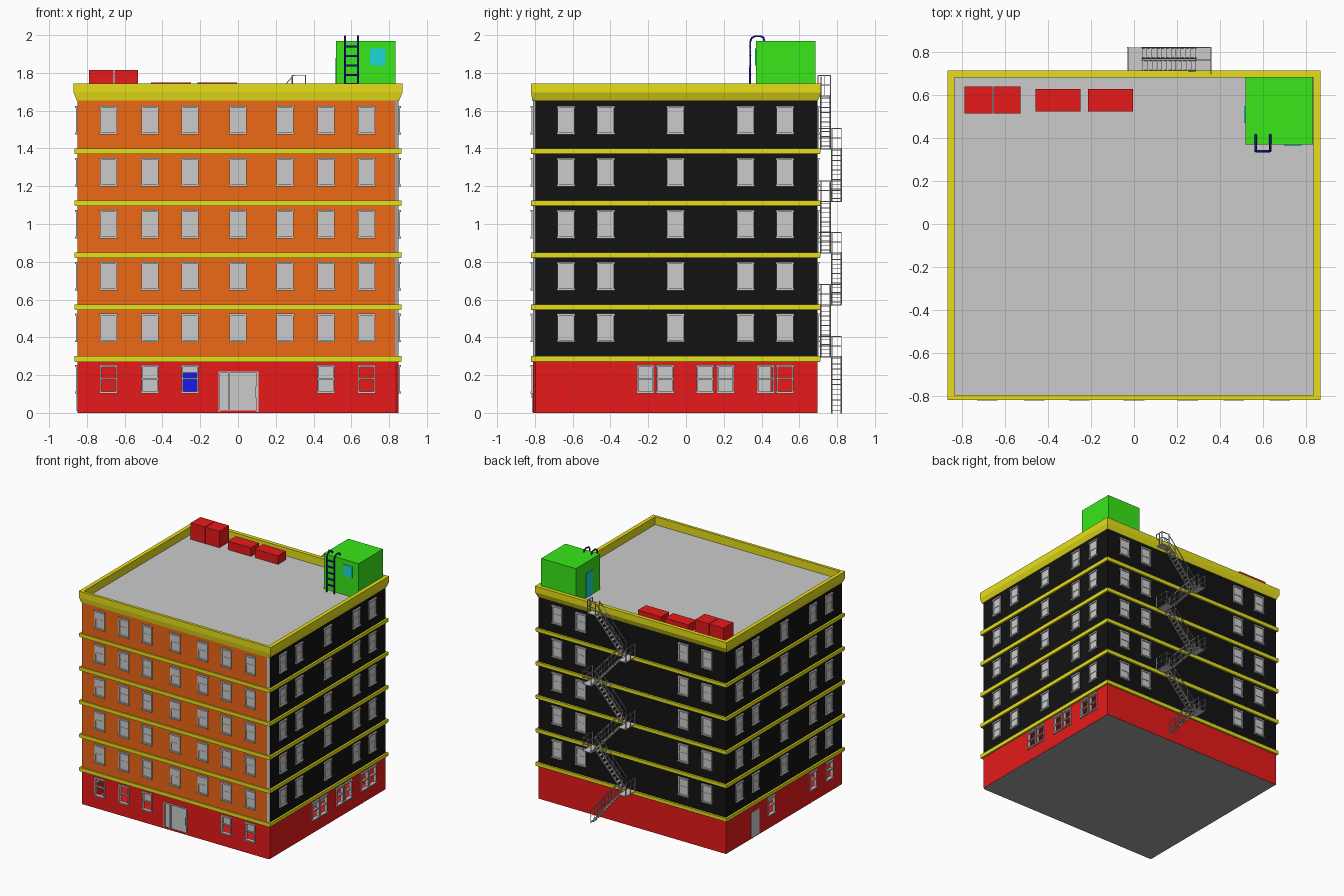
import bpy, bmesh, math
from mathutils import Vector, Matrix

if "Cube" in bpy.data.objects:
    bpy.data.objects.remove(bpy.data.objects["Cube"])

def mat(name, *c):
    m = bpy.data.materials.new(name)
    m.diffuse_color = (*c, 1)
    m.use_nodes = True
    m.node_tree.nodes["Principled BSDF"].inputs["Base Color"].default_value = m.diffuse_color
    return m

RED, ORANGE = mat("red", .8, .01, .01), mat("orange", .85, .14, .008)
BLACK, YELLOW = mat("black", .006, .006, .006), mat("yellow", .8, .74, .01)
GREEN, TEAL = mat("green", .04, .8, .01), mat("teal", .01, .7, .7)
BLUE, NAVY = mat("blue", .01, .01, .8), mat("navy", .01, .01, .3)
DARK = mat("dark", .35, .35, .35)

def obj(name, data, *mats):
    if isinstance(data, bmesh.types.BMesh):
        me = bpy.data.meshes.new(name)
        bmesh.ops.recalc_face_normals(data, faces=data.faces)
        data.to_mesh(me)
        data.free()
        data = me
    for m in mats:
        data.materials.append(m)
    o = bpy.data.objects.new(name, data)
    bpy.context.collection.objects.link(o)
    return o

def add_box(bm, x0, x1, y0, y1, z0, z1):
    m = Matrix.Translation(((x0 + x1) / 2, (y0 + y1) / 2, (z0 + z1) / 2))
    bmesh.ops.create_cube(bm, size=1, matrix=m @ Matrix.Diagonal((x1 - x0, y1 - y0, z1 - z0, 1)))

def boxes(name, dims, *mats):
    bm = bmesh.new()
    for d in dims:
        add_box(bm, *d)
    return obj(name, bm, *mats)

def bar(bm, p, q, t=.005):
    p, q = Vector(p), Vector(q)
    d = q - p
    m = Matrix.Translation((p + q) / 2) @ d.to_track_quat('Z', 'Y').to_matrix().to_4x4()
    bmesh.ops.create_cube(bm, size=1, matrix=m @ Matrix.Diagonal((t, t, d.length, 1)))

# Footprint with a small chamfer at the front right corner
X, YF, YB = .85, -.81, .695
FOOT = [(-X, YF), (.832, YF), (X, YF + .012), (X, YB), (-X, YB)]

def prism(z0, z1, pick):
    bm = bmesh.new()
    f = bm.faces.new([bm.verts.new((x, y, z0)) for x, y in FOOT])
    e = bmesh.ops.extrude_face_region(bm, geom=[f])['geom']
    bmesh.ops.translate(bm, vec=(0, 0, z1 - z0), verts=[v for v in e if isinstance(v, bmesh.types.BMVert)])
    if f.is_valid is False or len(bm.faces) < 7:
        bm.faces.new([v for v in bm.verts if abs(v.co.z - z0) < 1e-6])
    bmesh.ops.recalc_face_normals(bm, faces=bm.faces)
    for f in bm.faces:
        f.material_index = pick(f.normal)
    return bm

def upper_pick(n):
    if n.z > .9: return 0
    if n.y < -.9: return 1
    return 0 if .1 < n.x < .95 else 2

obj("upper_walls", prism(.27, 1.68, upper_pick), None, ORANGE, BLACK)
ground = obj("ground_floor_walls", prism(0, .27, lambda n: 1 if n.z < -.9 else 0), RED, DARK)

# Yellow string courses and cornice: a profile run around the building
def ring(name, prof):
    bm = bmesh.new()
    rows = [[bm.verts.new(c) for c in ((-X - o, YF - p, z), (X + o, YF - p, z), (X + o, YB + o, z), (-X - o, YB + o, z))]
            for o, p, z in [(o, min(o, .01), z) for o, z in prof]]
    for i, a in enumerate(rows):
        b = rows[(i + 1) % len(rows)]
        for k in range(4):
            bm.faces.new((a[k], a[(k + 1) % 4], b[(k + 1) % 4], b[k]))
    obj(name, bm, YELLOW)

FLOORS = [.27, .545, .82, 1.095, 1.37]
for z in FLOORS:
    ring("string_course", [(-.005, z), (.013, z), (.016, z + .006), (.016, z + .03), (-.005, z + .03)])
ring("cornice", [(-.012, 1.655), (.004, 1.655), (.02, 1.695), (.02, 1.745), (-.012, 1.745)])

# Sash windows: local -y points out of the wall
W, H = .045, .145
frame = [(-W, -W + .008, -.008, .015, 0, H), (W - .008, W, -.008, .015, 0, H),
         (-W - .003, W + .003, -.012, .015, H - .01, H + .002), (-W - .003, W + .003, -.014, .015, -.004, .006),
         (-W, W, -.005, .012, H / 2 - .004, H / 2 + .004)]
def window_mesh(parts):
    o = boxes("tmp", parts)
    me = o.data
    bpy.data.objects.remove(o)
    return me
glazed = window_mesh(frame + [(-W + .004, W - .004, -.003, .01, H / 2, H - .005), (-W + .004, W - .004, -.001, .01, .003, H / 2)])
open_sash = window_mesh(frame)
SIDES = {"front": (0, lambda u: (u, YF)), "right": (90, lambda u: (X, u)),
         "back": (180, lambda u: (u, YB)), "left": (-90, lambda u: (-X, u))}

def window(side, u, z, me):
    a, pos = SIDES[side]
    o = obj(side + "_window", me)
    o.location = (*pos(u), z)
    o.rotation_euler.z = math.radians(a)

side_cols = [-.635, -.425, -.055, .315, .525]
upper = {"front": [-.685, -.465, -.255, 0, .25, .465, .68], "right": side_cols,
         "left": side_cols, "back": [-.68, -.465, .465, .68]}
for z in FLOORS:
    for side, cols in upper.items():
        for u in cols:
            window(side, u, z + .108, glazed)

# Ground floor: hollow shell with openings
lower = {"front": [-.685, -.465, -.255, .465, .68], "left": [-.64, -.43, .11],
         "right": [-.215, -.11, .10, .21, .42, .525]}
holes = [(-.10, .105, YF - .05, YF + .05, .012, .215)]
for side, cols in lower.items():
    for u in cols:
        window(side, u, .107, open_sash)
        x, y = SIDES[side][1](u)
        a, b = (W - .002, .05) if side == "front" else (.05, W - .002)
        holes.append((x - a, x + a, y - b, y + b, .109, .25))
room = boxes("room_cutter", [(-.83, .83, YF + .02, YB - .02, .01, .262)], RED)
cuts = boxes("opening_cutter", holes, RED)
for c in (room, cuts):
    c.hide_render = True
    c.hide_viewport = True
    m = ground.modifiers.new("cut", 'BOOLEAN')
    m.operation, m.solver, m.object = 'DIFFERENCE', 'EXACT', c
boxes("inner_core", [(-.6, .6, -.5, .45, .01, .262)])
boxes("inner_door", [(-.30, -.21, -.515, -.5, .01, .215)], BLUE)

# Entrance and side door
boxes("entrance", [(-.10, .105, YF + .006, YF + .016, .01, .215), (-.104, -.094, YF - .006, YF + .01, .005, .22),
                   (.099, .109, YF - .006, YF + .01, .005, .22), (-.104, .109, YF - .006, YF + .01, .21, .22),
                   (-.05, -.042, YF - .004, YF + .01, .01, .215), (.092, .097, YF - .008, YF + .008, .08, .14)])
boxes("side_door", [(-X - .004, -X + .01, .265, .37, .01, .215)])

# Roof: stair house, vents, skylights
boxes("stair_house", [(.52, .835, .37, .685, 1.675, 1.97)], GREEN)
boxes("stair_house_window", [(.70, .78, .366, .38, 1.84, 1.93)], TEAL)
boxes("stair_house_door", [(.516, .53, .47, .55, 1.68, 1.88)], TEAL)
boxes("roof_vents", [(-.79, -.66, .515, .64, 1.675, 1.815), (-.655, -.53, .515, .64, 1.675, 1.815)], RED)
boxes("skylights", [(-.46, -.25, .525, .63, 1.675, 1.75), (-.215, -.005, .525, .63, 1.675, 1.75)], RED)

# Roof ladder with hooked rails
cu = bpy.data.curves.new("roof_ladder", 'CURVE')
cu.dimensions, cu.bevel_depth, cu.bevel_resolution, cu.use_fill_caps = '3D', .006, 1, True
paths = [[(x, .34, 1.68), (x, .34, 1.965), (x, .348, 1.985), (x, .365, 1.994), (x, .395, 1.994),
          (x, .41, 1.987), (x, .416, 1.965)] for x in (.567, .635)]
paths += [[(.567, .34, z), (.635, .34, z)] for z in (1.74, 1.79, 1.84, 1.89, 1.94)]
for pts in paths:
    s = cu.splines.new('POLY')
    s.points.add(len(pts) - 1)
    for p, c in zip(s.points, pts):
        p.co = (*c, 1)
obj("roof_ladder", cu, NAVY)

# Fire escape: outer flights rise to -x, inner flights rise to +x
def flight(xa, xb, y0, y1, z0, z1, n=11):
    bm = bmesh.new()
    up = Vector((0, 0, .1))
    for y in (y0, y1):
        a, b = Vector((xa, y, z0)), Vector((xb, y, z1))
        bar(bm, a, b, .007)
        bar(bm, a + up, b + up)
        bar(bm, a + up / 2, b + up / 2, .003)
        for i in range(5):
            p = a.lerp(b, i / 4)
            bar(bm, p, p + up, .004)
    for i in range(n):
        t = (i + .5) / n
        x, z = xa + (xb - xa) * t, z0 + (z1 - z0) * t
        add_box(bm, x - .011, x + .011, y0, y1, z - .002, z + .002)
    obj("fire_escape_flight", bm)

def landing(x0, x1, xr, y1, z):
    bm = bmesh.new()
    y0, xi = .70, (x1 if xr == x0 else x0)
    add_box(bm, x0, x1, y0, y1, z - .006, z)
    for h in (.055, .105):
        bar(bm, (xr, y0, z + h), (xr, y1, z + h))
        bar(bm, (xr, y1, z + h), (xi, y1, z + h))
    for x, y in ((xr, y0), (xr, (y0 + y1) / 2), (xr, y1), (xi, y1)):
        bar(bm, (x, y, z), (x, y, z + .107))
    obj("fire_escape_landing", bm)

levels = [0, .30, .575, .85, 1.122, 1.40, 1.68]
for i in range(6):
    z0, z1 = levels[i], levels[i + 1]
    if i % 2 == 0:
        flight(.288, .038, .772, .822, z0, z1)
        landing(-.03, .04, -.028, .822, z1)
    else:
        flight(.038, .288, .714, .764, z0, z1)
        landing(.286, .36, .358, .764 if i == 5 else .822, z1)
